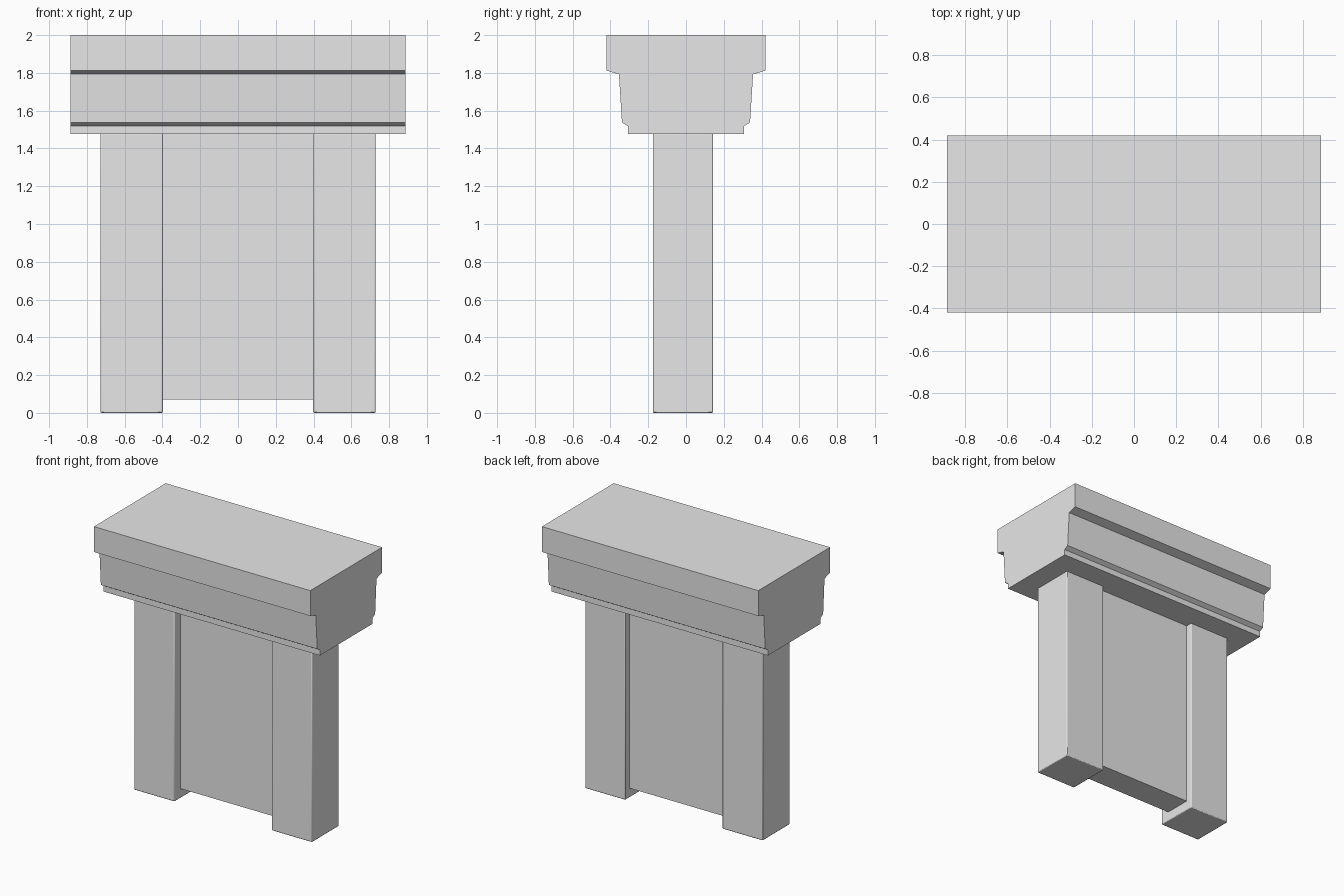
import bpy
import bmesh

default = bpy.data.objects.get("Cube")
if default:
    bpy.data.objects.remove(default, do_unlink=True)

# One plain stone colour
stone = bpy.data.materials.new("light_grey_stone")
stone.use_nodes = True
colour = (0.8, 0.8, 0.8, 1.0)
stone.diffuse_color = colour
stone.node_tree.nodes["Principled BSDF"].inputs["Base Color"].default_value = colour


def add_object(name, bm):
    bmesh.ops.recalc_face_normals(bm, faces=bm.faces)
    mesh = bpy.data.meshes.new(name)
    bm.to_mesh(mesh)
    bm.free()
    mesh.materials.append(stone)
    obj = bpy.data.objects.new(name, mesh)
    bpy.context.collection.objects.link(obj)
    return obj


def add_box(name, low, high):
    bm = bmesh.new()
    bmesh.ops.create_cube(bm, size=1)
    for v in bm.verts:
        v.co = [(a + b) / 2 + c * (b - a) for a, b, c in zip(low, high, v.co)]
    return add_object(name, bm)


# Moulded cap: half profile (depth, height) mirrored, then extruded along x
half_width = 0.886
half = [(0.42, 2.0), (0.42, 1.812), (0.355, 1.793), (0.339, 1.537),
        (0.307, 1.518), (0.307, 1.476)]
profile = half + [(-y, z) for y, z in reversed(half)]
bm = bmesh.new()
end = bm.faces.new([bm.verts.new((-half_width, y, z)) for y, z in profile])
side = bmesh.ops.extrude_face_region(bm, geom=[end], use_keep_orig=True)["geom"]
bmesh.ops.translate(bm, vec=(2 * half_width, 0, 0),
                    verts=[g for g in side if isinstance(g, bmesh.types.BMVert)])
add_object("moulded_cap", bm)

# Recessed panel between the pillars
add_box("centre_panel", (-0.42, -0.105, 0.07), (0.42, 0.095, 1.48))

# Pair of pillars with slightly softened edges
for name, sign in (("left_pillar", 1), ("right_pillar", -1)):
    inner, outer = sorted((sign * 0.398, sign * 0.728))
    pillar = add_box(name, (inner, -0.175, 0), (outer, 0.143, 1.48))
    bevel = pillar.modifiers.new("soft_edges", "BEVEL")
    bevel.width = 0.006
    bevel.segments = 2
    bpy.ops.object.select_all(action="DESELECT")
    pillar.select_set(True)
    bpy.context.view_layer.objects.active = pillar
    bpy.ops.object.shade_smooth_by_angle()
